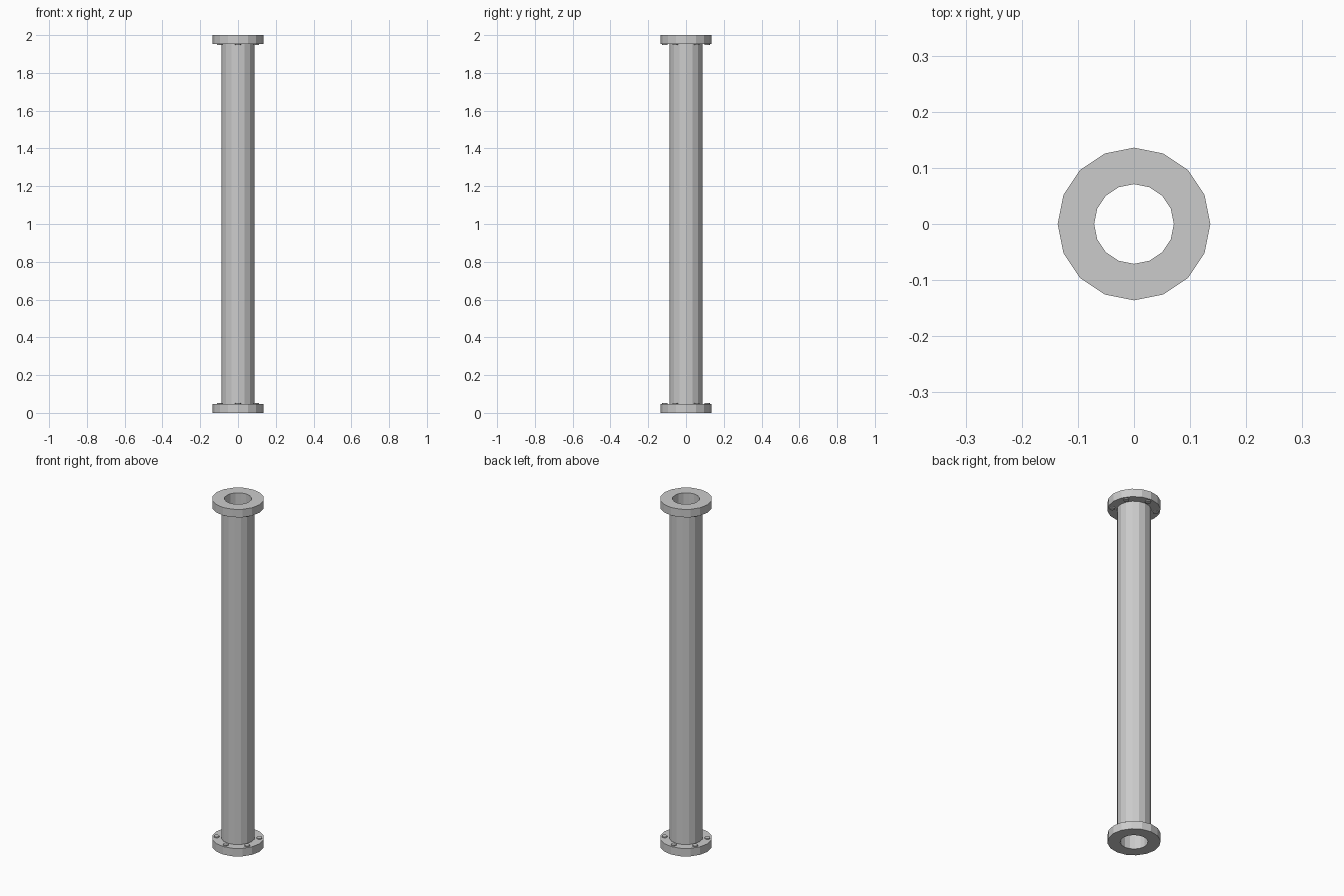
import bpy, bmesh
from math import cos, sin, pi, radians
from mathutils import Matrix

if "Cube" in bpy.data.objects:
    bpy.data.objects.remove(bpy.data.objects["Cube"])

SIDES = 16
HEIGHT = 2.0
BORE, PIPE, FLANGE, THICK = 0.071, 0.088, 0.136, 0.046


def finish(bm, name):
    bmesh.ops.recalc_face_normals(bm, faces=bm.faces)
    mesh = bpy.data.meshes.new(name)
    bm.to_mesh(mesh)
    bm.free()
    obj = bpy.data.objects.new(name, mesh)
    bpy.context.collection.objects.link(obj)
    return obj


def lathe(name, profile):
    """Turn a closed (radius, z) profile around the z axis."""
    bm = bmesh.new()
    rings = [[bm.verts.new((r * cos(2 * pi * i / SIDES), r * sin(2 * pi * i / SIDES), z))
              for r, z in profile] for i in range(SIDES)]
    n = len(profile)
    for i in range(SIDES):
        a, b = rings[i], rings[(i + 1) % SIDES]
        for j in range(n):
            k = (j + 1) % n
            bm.faces.new((a[j], b[j], b[k], a[k]))
    return finish(bm, name)


def bolt_ring(name, z):
    """Six bolt heads standing slightly proud of a flange's inner face."""
    bm = bmesh.new()
    for i in range(6):
        ang = radians(30 + 60 * i)
        place = Matrix.Rotation(ang, 4, 'Z') @ Matrix.Translation((0.112, 0, z))
        bmesh.ops.create_cone(bm, cap_ends=True, segments=8, radius1=0.015,
                              radius2=0.015, depth=0.012, matrix=place)
    return finish(bm, name)


# Hollow pipe with a flange at each end
lathe("flanged_pipe", [
    (BORE, 0), (FLANGE, 0), (FLANGE, THICK), (PIPE, THICK),
    (PIPE, HEIGHT - THICK), (FLANGE, HEIGHT - THICK), (FLANGE, HEIGHT), (BORE, HEIGHT),
])

# Bolt heads on the inner faces of both flanges
bolt_ring("bottom_bolts", THICK)
bolt_ring("top_bolts", HEIGHT - THICK)
